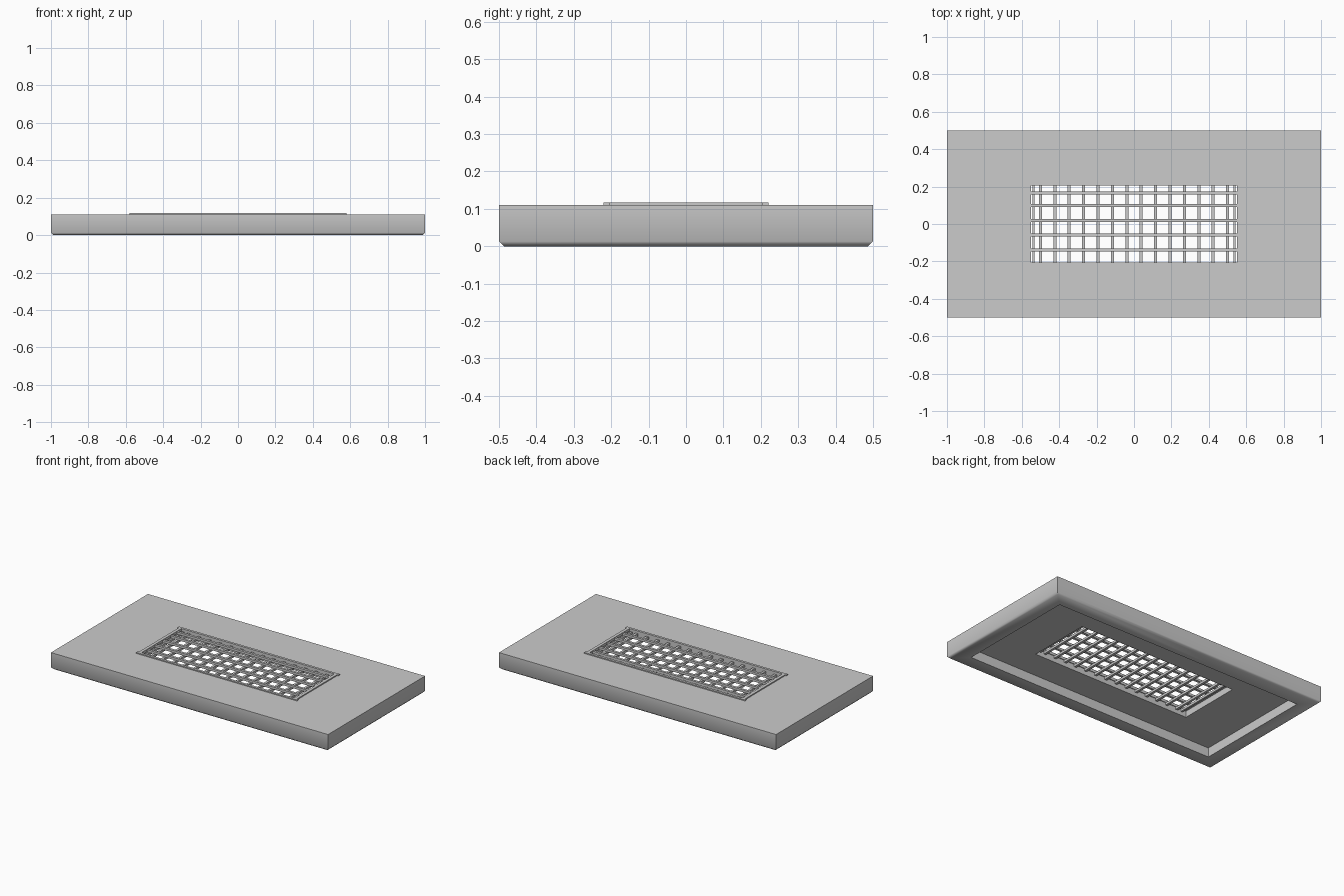
import bpy
import bmesh
from math import radians

cube = bpy.data.objects.get("Cube")
if cube:
    bpy.data.objects.remove(cube, do_unlink=True)

grey = bpy.data.materials.new("plain_grey")
grey.use_nodes = True
colour = (0.6, 0.6, 0.6, 1)
grey.diffuse_color = colour
grey.node_tree.nodes["Principled BSDF"].inputs["Base Color"].default_value = colour


def finish(name, bm):
    bmesh.ops.recalc_face_normals(bm, faces=bm.faces)
    mesh = bpy.data.meshes.new(name)
    bm.to_mesh(mesh)
    bm.free()
    mesh.materials.append(grey)
    ob = bpy.data.objects.new(name, mesh)
    bpy.context.collection.objects.link(ob)
    return ob


def box(name, x, y, z0, z1, sx, sy):
    bm = bmesh.new()
    bmesh.ops.create_cube(bm, size=1)
    for v in bm.verts:
        v.co = (x + v.co.x * sx, y + v.co.y * sy, z0 + (v.co.z + 0.5) * (z1 - z0))
    return finish(name, bm)


# Slab: one rectangular loop swept over the top, outside, rim, recess and vent hole
TOP = 0.11
HOLE_X, HOLE_Y = 0.57, 0.21
section = [(HOLE_X, HOLE_Y, TOP), (1, 0.5, TOP), (1, 0.5, 0.013),
           (0.987, 0.487, 0), (0.9, 0.4, 0), (0.9, 0.4, 0.06),
           (HOLE_X, HOLE_Y, 0.06)]
bm = bmesh.new()
loops = [[bm.verts.new((sx * x, sy * y, z))
          for sx, sy in ((-1, -1), (1, -1), (1, 1), (-1, 1))]
         for x, y, z in section]
for a, b in zip(loops, loops[1:] + loops[:1]):
    for i in range(4):
        j = (i + 1) % 4
        bm.faces.new((a[i], a[j], b[j], b[i]))
slab = finish("slab", bm)
bpy.context.view_layer.objects.active = slab
slab.select_set(True)
bpy.ops.object.shade_smooth_by_angle(angle=radians(50))

# Raised frame around the vent
for side, name in ((-1, "front"), (1, "back")):
    box("frame_" + name, 0, side * 0.213, 0.1, 0.117, 1.16, 0.016)
for side, name in ((-1, "right"), (1, "left")):
    box("frame_" + name, side * 0.562, 0, 0.1, 0.117, 0.02, 0.41)
    box("end_bar_" + name, side * 0.538, 0, 0.085, 0.1, 0.012, 0.42)

# Lower layer of crosswise bars
for i in range(14):
    box("cross_bar", (i - 6.5) * 0.077, 0, 0.085, 0.1, 0.016, 0.42)

# Upper layer of lengthwise bars
for y in (-0.14, -0.06, 0.02, 0.1, 0.165):
    box("long_bar", 0, y, 0.099, 0.114, 1.12, 0.016)
